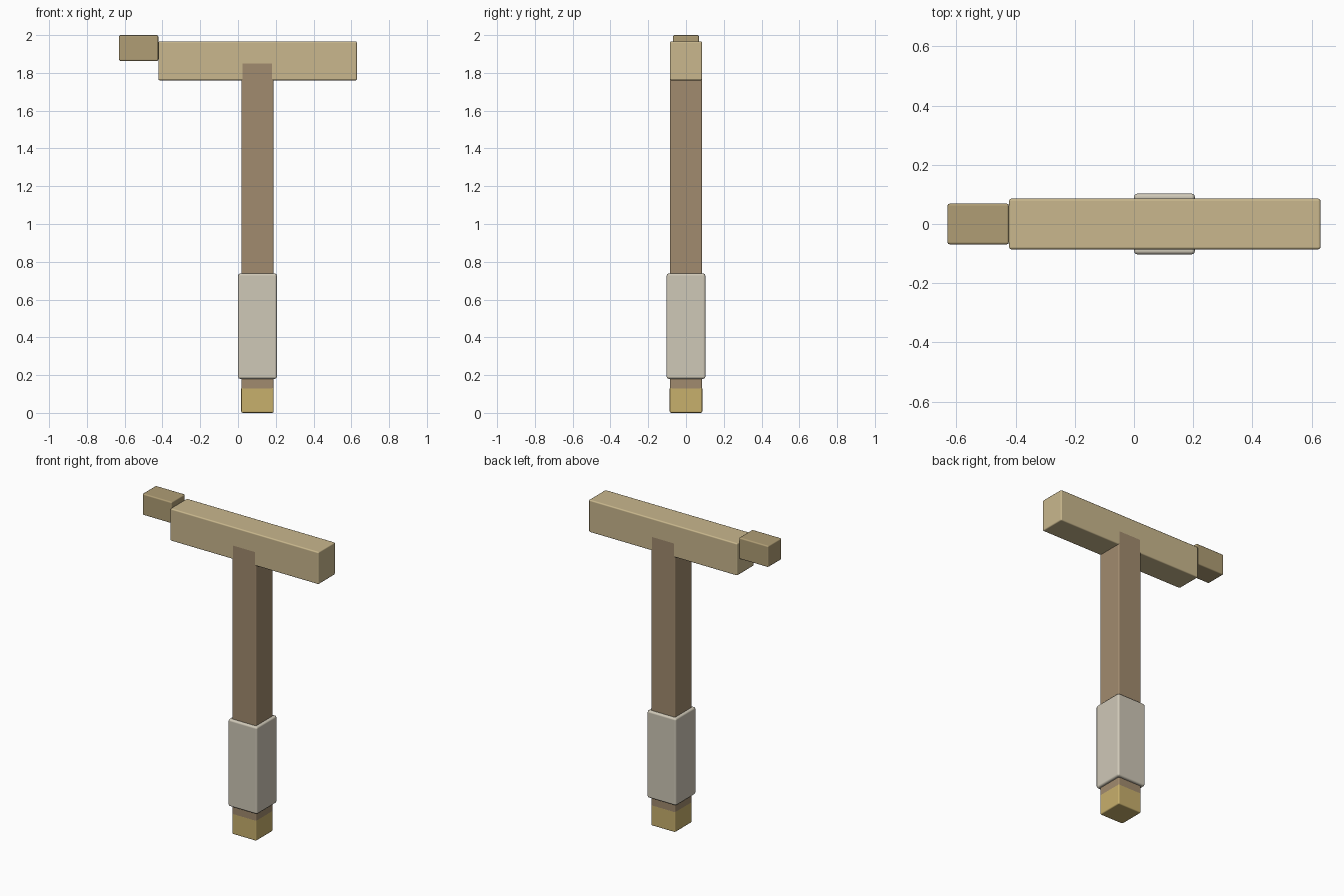
import bpy

if "Cube" in bpy.data.objects:
    bpy.data.objects.remove(bpy.data.objects["Cube"])


def material(name, rgb):
    # sRGB 0-255 to linear
    m = bpy.data.materials.new(name)
    m.diffuse_color = (*[(c / 255) ** 2.2 for c in rgb], 1)
    m.use_nodes = True
    m.node_tree.nodes["Principled BSDF"].inputs["Base Color"].default_value = m.diffuse_color
    return m


def block(name, x, y_half, z, bevel, mat):
    # bevelled box spanning x range, -y_half..y_half and z range
    bpy.ops.mesh.primitive_cube_add(size=1, location=((x[0] + x[1]) / 2, 0, (z[0] + z[1]) / 2))
    ob = bpy.context.object
    ob.name = name
    ob.scale = (x[1] - x[0], 2 * y_half, z[1] - z[0])
    bpy.ops.object.transform_apply(location=False, rotation=False, scale=True)
    mod = ob.modifiers.new("rounded_edges", 'BEVEL')
    mod.width = bevel
    mod.segments = 2
    mod.harden_normals = True
    ob.data.materials.append(mat)
    bpy.ops.object.shade_smooth_by_angle()
    return ob


wood = material("brown_wood", (160, 138, 110))
pale = material("pale_wood", (200, 182, 140))
dark = material("dark_tan", (174, 156, 116))
wrap = material("grey_wrap", (206, 199, 182))
gold = material("gold", (198, 174, 108))

# Shaft, a hair proud of the crossbar where it shows through
block("shaft", (0.0175, 0.1885), 0.0858, (0.003, 1.856), 0.008, wood)

# End cap flush with the shaft
block("end_cap", (0.017, 0.189), 0.0862, (0.0, 0.137), 0.008, gold)

# Wider grip sleeve
block("grip", (0.0, 0.206), 0.103, (0.18, 0.738), 0.012, wrap)

# Crossbar and the smaller block at its left end
block("crossbar", (-0.422, 0.63), 0.0855, (1.76, 1.967), 0.008, pale)
block("end_block", (-0.63, -0.422), 0.069, (1.863, 2.0), 0.008, dark)
